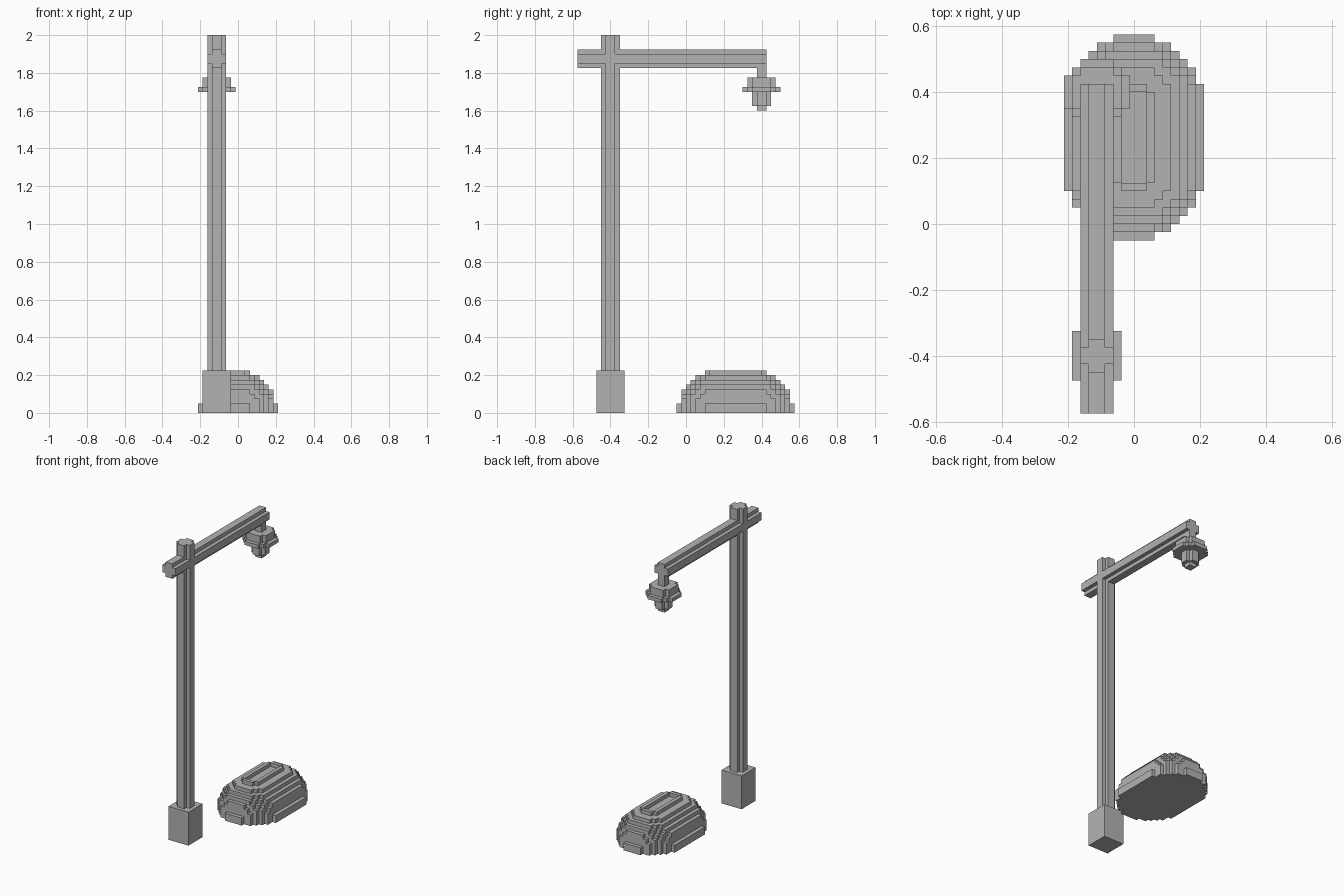
import bpy, bmesh
from mathutils import Vector

if "Cube" in bpy.data.objects:
    bpy.data.objects.remove(bpy.data.objects["Cube"])

V = 0.025                              # voxel edge
ORIGIN = Vector((-8.5 * V, -23 * V, 0))

grey = bpy.data.materials.new("plain_grey")
grey.diffuse_color = (0.45, 0.45, 0.45, 1)
grey.use_nodes = True
grey.node_tree.nodes["Principled BSDF"].inputs["Base Color"].default_value = grey.diffuse_color

# corner loops of the six sides of a unit cell
SIDES = {
    (1, 0, 0): [(1, 0, 0), (1, 1, 0), (1, 1, 1), (1, 0, 1)],
    (-1, 0, 0): [(0, 0, 0), (0, 0, 1), (0, 1, 1), (0, 1, 0)],
    (0, 1, 0): [(0, 1, 0), (0, 1, 1), (1, 1, 1), (1, 1, 0)],
    (0, -1, 0): [(0, 0, 0), (1, 0, 0), (1, 0, 1), (0, 0, 1)],
    (0, 0, 1): [(0, 0, 1), (1, 0, 1), (1, 1, 1), (0, 1, 1)],
    (0, 0, -1): [(0, 0, 0), (0, 1, 0), (1, 1, 0), (1, 0, 0)],
}


def block(x0, x1, y0, y1, z0, z1):
    return {(x, y, z) for x in range(x0, x1) for y in range(y0, y1) for z in range(z0, z1)}


def build(name, cells, solid):
    """Skin the cells with every face not covered by another solid cell."""
    bm = bmesh.new()
    for c in cells:
        for n, loop in SIDES.items():
            if (c[0] + n[0], c[1] + n[1], c[2] + n[2]) in solid:
                continue
            bm.faces.new([bm.verts.new(ORIGIN + V * (Vector(c) + Vector(k))) for k in loop])
    bmesh.ops.remove_doubles(bm, verts=bm.verts[:], dist=V * 0.01)
    bmesh.ops.dissolve_limit(bm, angle_limit=0.01, verts=bm.verts[:], edges=bm.edges[:])
    me = bpy.data.meshes.new(name)
    bm.to_mesh(me)
    bm.free()
    me.materials.append(grey)
    ob = bpy.data.objects.new(name, me)
    bpy.context.collection.objects.link(ob)


parts = {}
# post with notched corners on a square foot
parts["post_foot"] = block(1, 7, 4, 10, 0, 9)
parts["post"] = block(2, 6, 6, 8, 9, 80) | block(3, 5, 5, 9, 9, 80)
# horizontal arm, also notched
parts["arm"] = (block(2, 6, 0, 40, 74, 76) | block(3, 5, 0, 40, 73, 77)) - parts["post"]
# hanging lamp
parts["lamp_hanger"] = block(3, 5, 38, 40, 71, 73)
parts["lamp_hood"] = block(1, 7, 37, 41, 69, 71) | block(2, 6, 36, 42, 69, 71)
parts["lamp_brim"] = (block(0, 8, 37, 41, 68, 69) | block(1, 7, 36, 42, 68, 69)
                      | block(2, 6, 35, 43, 68, 69))
parts["lamp_bulb"] = (block(2, 6, 38, 40, 65, 68) | block(3, 5, 37, 41, 65, 68)
                      | block(3, 5, 38, 40, 64, 65))

# mound: half a ball stretched along y
mound = set()
for x, y, z in block(0, 17, 21, 46, 0, 9):
    dx, dy = abs(x - 8), max(abs(y - 33) - 4, 0)
    inside = dx * dx + dy * dy + z * z < 72
    rim_cut = max(dx, dy) == 8 and z > 1
    hollow = z == 8 and dx <= 1 and dy <= 1      # shallow tray in the top
    if inside and not rim_cut and not hollow:
        mound.add((x, y, z))
parts["mound"] = mound

solid = set().union(*parts.values())
for name, cells in parts.items():
    build(name, cells, solid)
